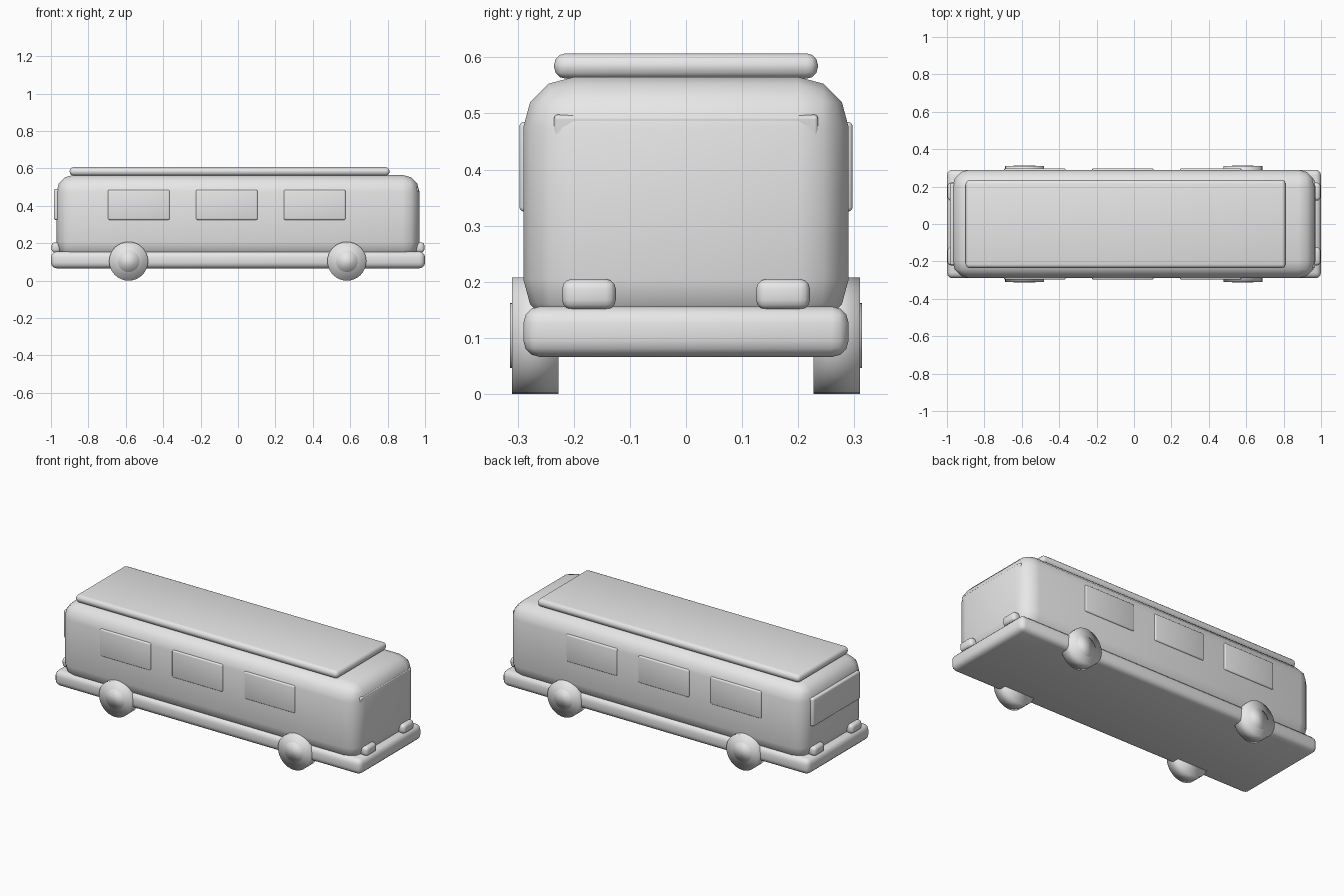
import bpy
from math import pi

cube = bpy.data.objects.get("Cube")
if cube:
    bpy.data.objects.remove(cube, do_unlink=True)

grey = bpy.data.materials.new("plain_grey")
grey.use_nodes = True
grey.diffuse_color = (0.8, 0.8, 0.8, 1)
grey.node_tree.nodes["Principled BSDF"].inputs["Base Color"].default_value = (0.8, 0.8, 0.8, 1)


def finish(obj, name):
    obj.name = name
    obj.data.materials.append(grey)
    for poly in obj.data.polygons:
        poly.use_smooth = True
    return obj


def rounded_box(name, low, high, radius, segments=3, tilt=0):
    """Box between two corners with rounded edges."""
    centre = [(a + b) / 2 for a, b in zip(low, high)]
    bpy.ops.mesh.primitive_cube_add(size=1, location=centre, rotation=(0, tilt, 0))
    obj = bpy.context.object
    obj.scale = [b - a for a, b in zip(low, high)]
    bpy.ops.object.transform_apply(location=False, rotation=False, scale=True)
    bevel = obj.modifiers.new("rounded_edges", "BEVEL")
    bevel.width = radius
    bevel.segments = segments
    bevel.limit_method = "NONE"
    return finish(obj, name)


def disc(name, x, y, z, radius, depth):
    bpy.ops.mesh.primitive_cylinder_add(vertices=32, radius=radius, depth=depth,
                                        location=(x, y, z), rotation=(pi / 2, 0, 0))
    return finish(bpy.context.object, name)


# Main shell
rounded_box("chassis", (-1, -0.29, 0.066), (1, 0.29, 0.156), 0.03)
rounded_box("body", (-0.97, -0.29, 0.115), (0.97, 0.29, 0.565), 0.09)
rounded_box("roof_panel", (-0.9, -0.235, 0.562), (0.81, 0.235, 0.607), 0.02)

# End windows: the windscreen leans so that only its top edge emerges
rounded_box("rear_window", (-0.985, -0.22, 0.325), (-0.95, 0.22, 0.49), 0.01)
rounded_box("windscreen", (0.932, -0.235, 0.329), (0.952, 0.235, 0.499), 0.006, tilt=0.2)

for side, sign in (("left", 1), ("right", -1)):
    # Side windows
    for i, x in enumerate((-0.53, -0.06, 0.41)):
        y = sorted((sign * 0.27, sign * 0.297))
        rounded_box(f"{side}_window_{i + 1}", (x - 0.165, y[0], 0.325),
                    (x + 0.165, y[1], 0.485), 0.008)
    # Wheels and hubs
    for end, x in (("front", 0.582), ("rear", -0.585)):
        disc(f"{end}_{side}_wheel", x, sign * 0.269, 0.104, 0.104, 0.083)
        disc(f"{end}_{side}_hub", x, sign * 0.3, 0.104, 0.058, 0.028)
    # Lamps at both ends
    for end, way in (("head", 1), ("tail", -1)):
        x = sorted((way * 0.945, way * 0.997))
        y = sorted((sign * 0.125, sign * 0.221))
        rounded_box(f"{side}_{end}_lamp", (x[0], y[0], 0.15), (x[1], y[1], 0.205), 0.018)
